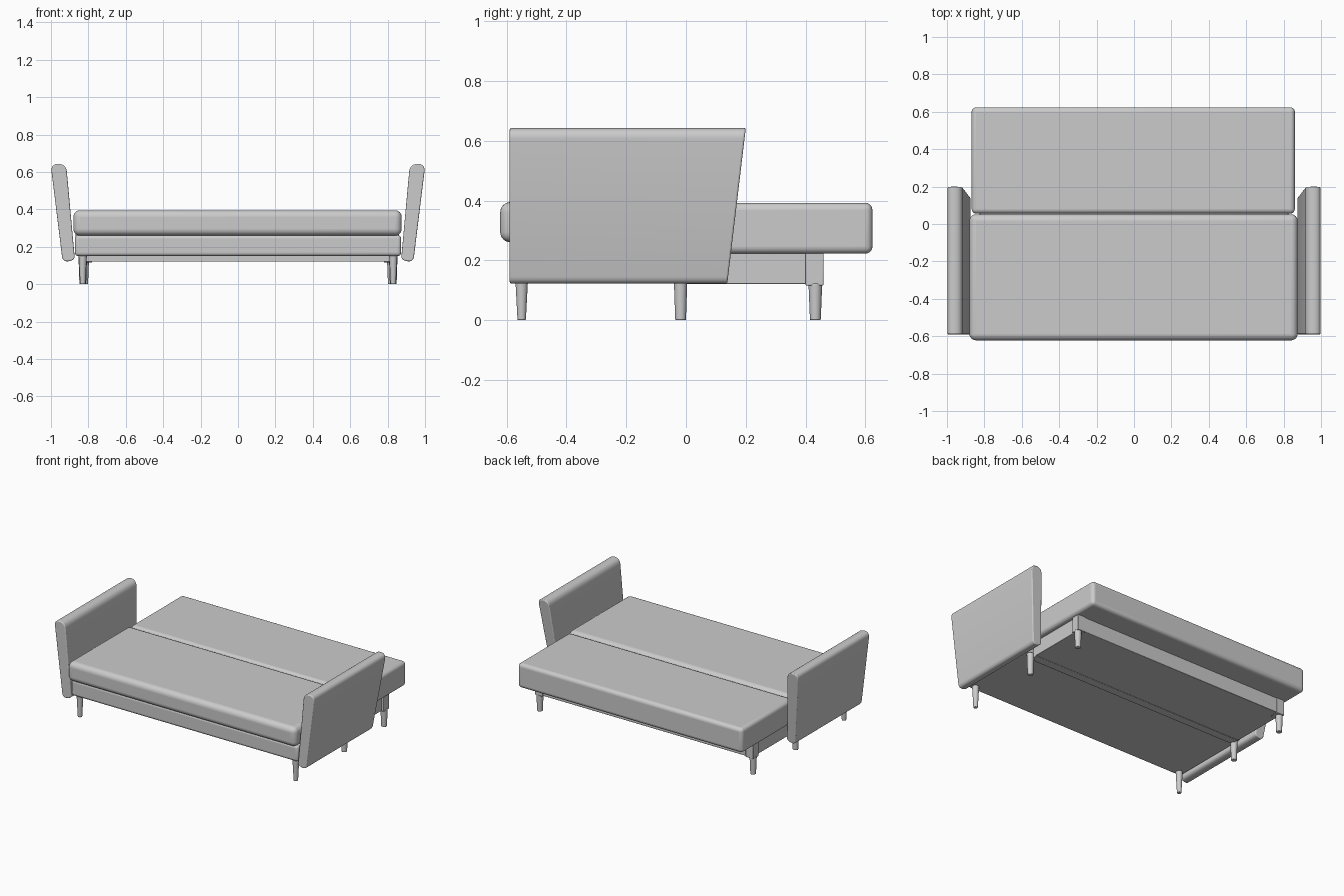
import bpy, bmesh, math
from mathutils import Vector

if "Cube" in bpy.data.objects:
    bpy.data.objects.remove(bpy.data.objects["Cube"])


def finish(name, bm, bevel=0.0, segs=4, angle=30):
    bmesh.ops.recalc_face_normals(bm, faces=bm.faces)
    me = bpy.data.meshes.new(name)
    bm.to_mesh(me)
    bm.free()
    ob = bpy.data.objects.new(name, me)
    bpy.context.collection.objects.link(ob)
    bpy.ops.object.select_all(action='DESELECT')
    bpy.context.view_layer.objects.active = ob
    ob.select_set(True)
    if bevel:
        m = ob.modifiers.new("rounding", 'BEVEL')
        m.width, m.segments, m.limit_method = bevel, segs, 'ANGLE'
        m.angle_limit = math.radians(50)
    bpy.ops.object.shade_smooth_by_angle(angle=math.radians(angle))
    return ob


def box(name, x, y, z, bevel, segs=4):
    bm = bmesh.new()
    bmesh.ops.create_cube(bm, size=1)
    for v in bm.verts:
        v.co = Vector((x[0] + (v.co.x + .5) * (x[1] - x[0]),
                       y[0] + (v.co.y + .5) * (y[1] - y[0]),
                       z[0] + (v.co.z + .5) * (z[1] - z[0])))
    return finish(name, bm, bevel, segs, 40)


def rounded_profile(corners, radii, n=8):
    # quadratic arc at every corner of a polygon
    pts = []
    for i, c in enumerate(corners):
        c = Vector(c)
        a = c + (Vector(corners[i - 1]) - c).normalized() * radii[i]
        b = c + (Vector(corners[(i + 1) % len(corners)]) - c).normalized() * radii[i]
        m = c * 0.88 + (a + b) * 0.06
        for k in range(n + 1):
            t = k / n
            pts.append(a * (1 - t) ** 2 + m * 2 * t * (1 - t) + b * t * t)
    return pts


def arm(name, side):
    # leaning rounded section, extruded front to back with a raked rear edge
    prof = rounded_profile([(.872, .130), (.937, .116), (1.002, .643), (.919, .643)],
                           [.02, .03, .038, .038])
    bm = bmesh.new()
    front = [bm.verts.new((side * p.x, -.59, p.y)) for p in prof]
    back = [bm.verts.new((side * p.x, .138 + (p.y - .12) * .119, p.y)) for p in prof]
    bm.faces.new(front)
    bm.faces.new(back)
    for i in range(len(prof)):
        j = (i + 1) % len(prof)
        bm.faces.new((front[i], front[j], back[j], back[i]))
    return finish(name, bm, .006, 3, 40)


def leg(name, x, y, top, r_top, r_bot):
    bm = bmesh.new()
    bmesh.ops.create_cone(bm, cap_ends=True, segments=24, radius1=r_bot,
                          radius2=r_top, depth=top)
    bmesh.ops.translate(bm, verts=bm.verts, vec=(x, y, top / 2))
    return finish(name, bm, .003, 2)


# cushions
box("seat_cushion", (-.88, .875), (-.622, .052), (.26, .395), .035, 6)
box("back_cushion", (-.868, .86), (.056, .624), (.222, .392), .024, 5)

# padded front base and rear frame
box("front_base", (-.872, .872), (-.59, .0), (.15, .262), .018)
box("centre_rail", (-.82, .82), (-.03, .03), (.12, .24), .003, 2)
box("rear_frame", (-.825, .825), (.03, .455), (.12, .225), .003, 2)

# arms, legs and rear corner posts on both sides
for s, label in ((-1, "left"), (1, "right")):
    arm(label + "_arm", s)
    leg(label + "_front_leg", s * .83, -.55, .152, .022, .014)
    leg(label + "_middle_leg", s * .83, -.018, .152, .023, .018)
    leg(label + "_rear_leg", s * .82, .433, .122, .023, .018)
    xs = sorted((s * .78, s * .84))
    box(label + "_rear_post", xs, (.40, .46), (.116, .225), .003, 2)
